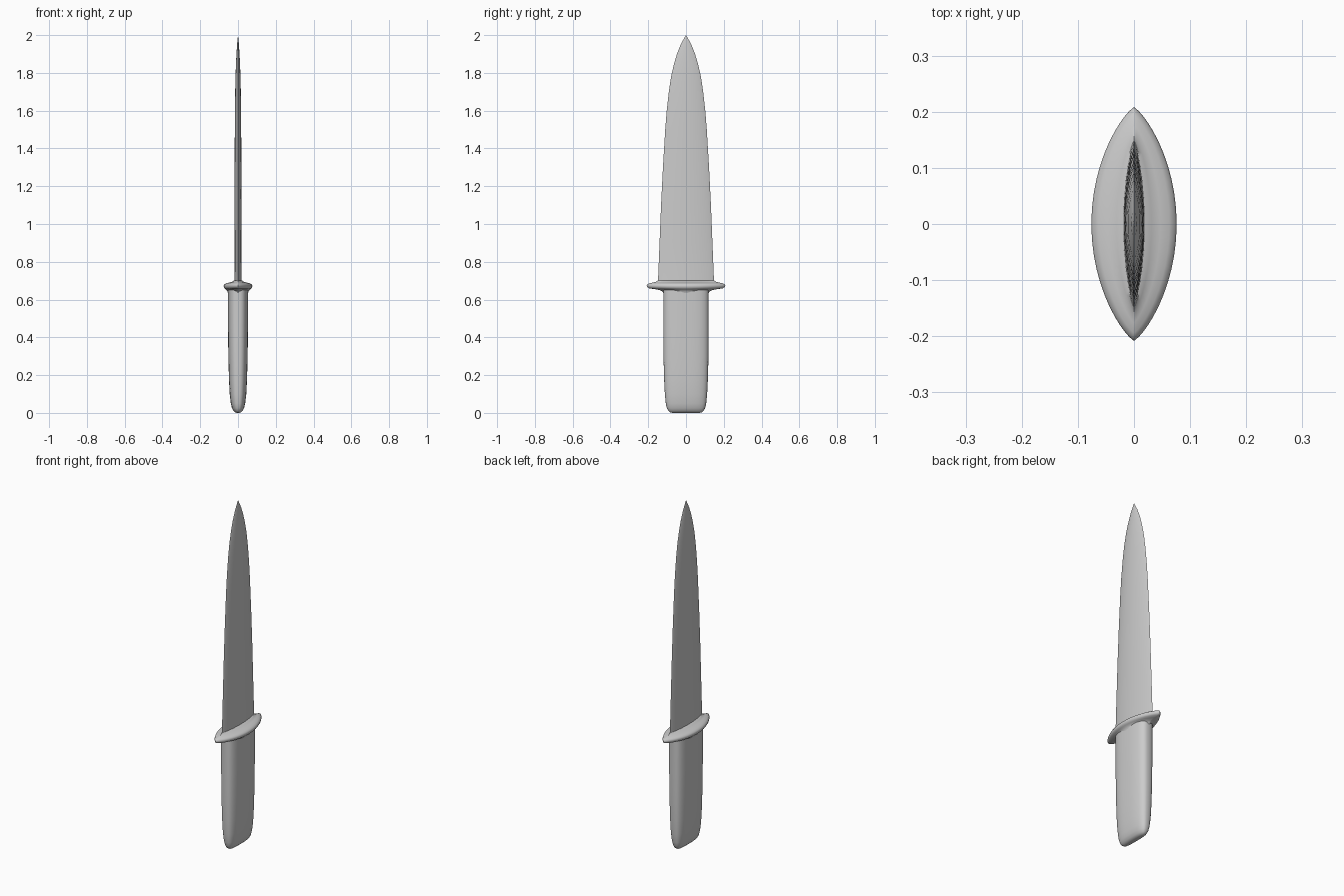
import bpy, bmesh
from math import sin, cos, pi, copysign

SIDES = 48


def power(v, p):
    return copysign(abs(v) ** p, v) if abs(v) > 1e-6 else 0.0


def loft(name, rows, p, q, angle):
    """Skin rows of (z, half x, half y); p and q shape the section."""
    bm = bmesh.new()
    rings = []
    for z, a, b in rows:
        rings.append([bm.verts.new((a * power(cos(t), p), b * power(sin(t), q), z))
                      for t in (2 * pi * i / SIDES for i in range(SIDES))])
    for lo, hi in zip(rings, rings[1:]):
        for i in range(SIDES):
            j = (i + 1) % SIDES
            bm.faces.new((lo[i], lo[j], hi[j], hi[i]))
    bm.faces.new(rings[0][::-1])
    bm.faces.new(rings[-1])
    bmesh.ops.recalc_face_normals(bm, faces=bm.faces)
    me = bpy.data.meshes.new(name)
    bm.to_mesh(me)
    bm.free()
    ob = bpy.data.objects.new(name, me)
    bpy.context.collection.objects.link(ob)
    bpy.ops.object.select_all(action='DESELECT')
    ob.select_set(True)
    bpy.context.view_layer.objects.active = ob
    bpy.ops.object.shade_smooth_by_angle(angle=angle)
    return ob


# Handle: rounded rectangular section, rounded across the butt
loft("handle", [
    (0.000, 0.006, 0.070), (0.003, 0.016, 0.083), (0.010, 0.024, 0.093),
    (0.025, 0.032, 0.101), (0.05, 0.038, 0.107), (0.10, 0.044, 0.112),
    (0.18, 0.048, 0.116), (0.30, 0.051, 0.119), (0.45, 0.053, 0.120),
    (0.65, 0.054, 0.120)], 0.7, 0.75, 0.9)

# Guard: pointed oval collar flaring out of the handle and into the blade
loft("guard", [
    (0.635, 0.054, 0.120), (0.643, 0.056, 0.124), (0.650, 0.061, 0.138),
    (0.655, 0.067, 0.165), (0.659, 0.072, 0.193), (0.665, 0.075, 0.204),
    (0.673, 0.076, 0.208), (0.680, 0.073, 0.205), (0.686, 0.063, 0.194),
    (0.690, 0.047, 0.176), (0.694, 0.031, 0.159), (0.702, 0.021, 0.149)],
    1.6, 1.0, 0.9)

# Blade: thin double-edged lens section tapering to a point
loft("blade", [
    (0.67, 0.020, 0.150), (0.70, 0.019, 0.148), (0.90, 0.0185, 0.140),
    (1.10, 0.018, 0.132), (1.30, 0.018, 0.122), (1.50, 0.017, 0.110),
    (1.60, 0.0165, 0.102), (1.70, 0.015, 0.091), (1.78, 0.013, 0.079),
    (1.85, 0.011, 0.063), (1.90, 0.008, 0.048), (1.95, 0.005, 0.028),
    (1.98, 0.002, 0.012), (2.00, 0.0003, 0.0005)], 1.6, 1.0, 0.6)
